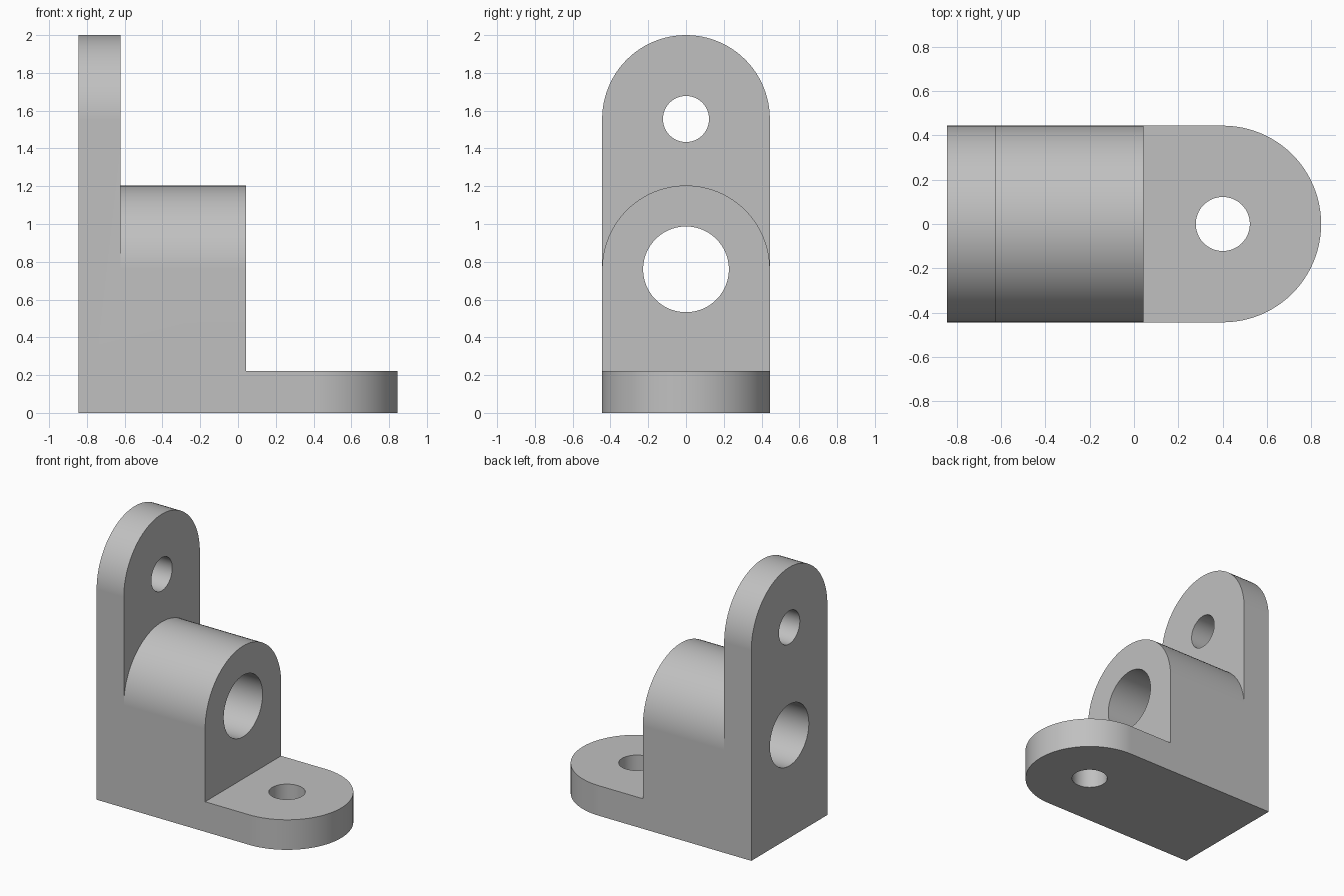
import bpy
import bmesh
from math import cos, sin, pi, radians

default = bpy.data.objects.get("Cube")
if default:
    bpy.data.objects.remove(default, do_unlink=True)

# Main dimensions
BACK, PLATE_FRONT, BLOCK_FRONT = -0.845, -0.623, 0.042
RADIUS = 0.444
BASE_TOP = 0.222
PLATE_HOLE_Z, BORE_Z, BASE_HOLE_X = 1.556, 0.76, 0.401
SEGMENTS = 96

grey = bpy.data.materials.new("plain grey")
grey.use_nodes = True
colour = (0.53, 0.53, 0.53, 1)
grey.diffuse_color = colour
grey.node_tree.nodes["Principled BSDF"].inputs["Base Color"].default_value = colour


def circle(radius, centre, turn=2 * pi):
    """Points (across, along) on an arc that starts at +across."""
    steps = round(SEGMENTS * turn / (2 * pi))
    count = steps if turn == 2 * pi else steps + 1
    return [(radius * cos(turn * i / steps), centre + radius * sin(turn * i / steps))
            for i in range(count)]


def tongue(start, centre):
    """Straight-sided outline with a half-round end."""
    return [(-RADIUS, start), (RADIUS, start)] + circle(RADIUS, centre, pi)


def upright(across, along, depth):
    return depth, across, along


def lying(across, along, depth):
    return along, -across, depth


def extrude(name, outline, place, low, high):
    bm = bmesh.new()
    rings = [[bm.verts.new(place(a, b, d)) for a, b in outline] for d in (low, high)]
    bm.faces.new(rings[0])
    bm.faces.new(rings[1])
    n = len(outline)
    for i in range(n):
        j = (i + 1) % n
        bm.faces.new((rings[0][i], rings[0][j], rings[1][j], rings[1][i]))
    bmesh.ops.recalc_face_normals(bm, faces=bm.faces)
    mesh = bpy.data.meshes.new(name)
    bm.to_mesh(mesh)
    bm.free()
    mesh.materials.append(grey)
    obj = bpy.data.objects.new(name, mesh)
    bpy.context.collection.objects.link(obj)
    return obj


def combine(target, other, operation):
    mod = target.modifiers.new(operation.lower(), "BOOLEAN")
    mod.operation, mod.solver, mod.object = operation, "EXACT", other
    bpy.ops.object.modifier_apply(modifier=mod.name)
    bpy.data.objects.remove(other, do_unlink=True)


# Tall back plate, bearing block and base tongue joined into one solid
bracket = extrude("bracket", tongue(0, PLATE_HOLE_Z), upright, BACK, PLATE_FRONT)
bpy.ops.object.select_all(action="DESELECT")
bpy.context.view_layer.objects.active = bracket
bracket.select_set(True)
block = extrude("bearing_block", tongue(0, BORE_Z), upright, PLATE_FRONT - 0.1, BLOCK_FRONT)
combine(bracket, block, "UNION")
base = extrude("base_tongue", tongue(BLOCK_FRONT - 0.3, BASE_HOLE_X), lying, 0, BASE_TOP)
combine(bracket, base, "UNION")

# Bolt holes and the through bore
for name, radius, centre, place in (
        ("plate_hole", 0.122, PLATE_HOLE_Z, upright),
        ("bearing_bore", 0.227, BORE_Z, upright),
        ("base_hole", 0.122, BASE_HOLE_X, lying)):
    cutter = extrude(name, circle(radius, centre), place, -1, 1)
    cutter.hide_render = True
    combine(bracket, cutter, "DIFFERENCE")

# Clean flat faces, then smooth the round ones
bm = bmesh.new()
bm.from_mesh(bracket.data)
bmesh.ops.remove_doubles(bm, verts=bm.verts, dist=0.0001)
bmesh.ops.dissolve_limit(bm, angle_limit=radians(0.5), verts=bm.verts, edges=bm.edges)
bm.to_mesh(bracket.data)
bm.free()
bpy.ops.object.shade_smooth_by_angle(angle=radians(30))
weighted = bracket.modifiers.new("flat_face_normals", "WEIGHTED_NORMAL")
weighted.keep_sharp = True
